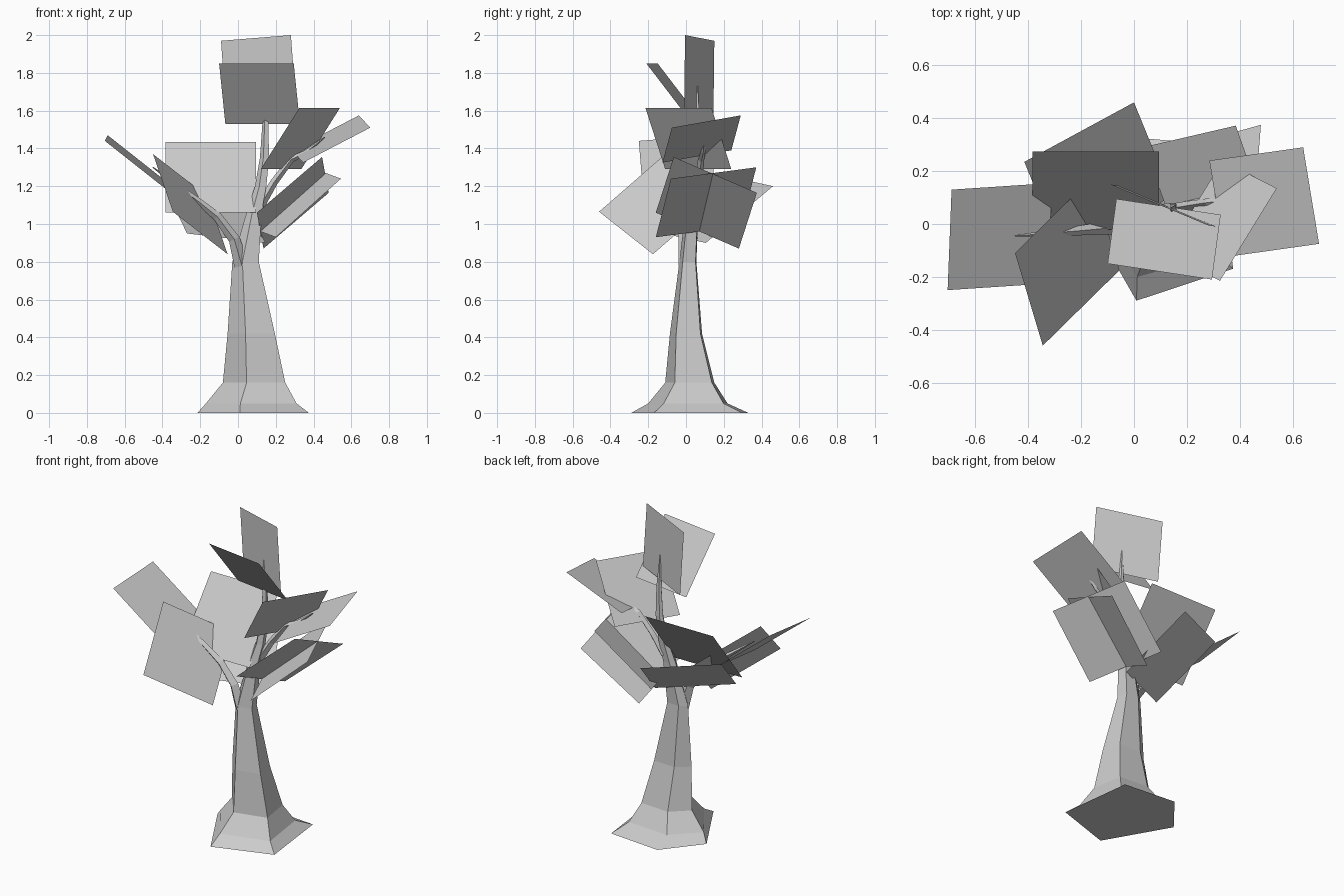
import bpy
import bmesh
from math import cos, sin, tau
from mathutils import Vector

cube = bpy.data.objects.get("Cube")
if cube:
    bpy.data.objects.remove(cube, do_unlink=True)

grey = bpy.data.materials.new("plain_grey")
grey.use_nodes = True
colour = (0.6, 0.6, 0.6, 1)
grey.diffuse_color = colour
grey.node_tree.nodes["Principled BSDF"].inputs["Base Color"].default_value = colour


def finish(name, bm):
    mesh = bpy.data.meshes.new(name)
    bm.to_mesh(mesh)
    bm.free()
    mesh.materials.append(grey)
    obj = bpy.data.objects.new(name, mesh)
    bpy.context.collection.objects.link(obj)


def loft(name, rings, caps=True):
    """Skin a list of equal-sized rings of points."""
    bm = bmesh.new()
    loops = [[bm.verts.new(p) for p in ring] for ring in rings]
    n = len(loops[0])
    for low, high in zip(loops, loops[1:]):
        for i in range(n):
            j = (i + 1) % n
            bm.faces.new((low[i], low[j], high[j], high[i]))
    if caps:
        bm.faces.new(loops[0][::-1])
        bm.faces.new(loops[-1])
    bmesh.ops.recalc_face_normals(bm, faces=bm.faces)
    finish(name, bm)


def branch(name, path, sides=4):
    """Tapered limb through (x, y, z, radius) points."""
    points = [Vector(p[:3]) for p in path]
    rings = []
    for i, p in enumerate(points):
        along = points[min(i + 1, len(points) - 1)] - points[max(i - 1, 0)]
        side = along.cross(Vector((0, 1, 0))).normalized()
        other = along.cross(side).normalized()
        r = path[i][3]
        rings.append([p + r * (cos(tau * k / sides) * side + sin(tau * k / sides) * other)
                      for k in range(sides)])
    loft(name, rings)


def leaf(name, a, b, c):
    """Flat parallelogram from three corners; the fourth follows."""
    a, b, c = Vector(a), Vector(b), Vector(c)
    bm = bmesh.new()
    bm.faces.new([bm.verts.new(p) for p in (a, b, c, a + c - b)])
    finish(name, bm)


# Five-sided trunk with flared root, running up into the main stem
outline = [(-0.24, -1), (1, -0.61), (0.81, 0.9), (-0.37, 1), (-1, 0.26)]
sections = [  # z, centre x, centre y, half width, half depth
    (0, 0.08, 0.02, 0.295, 0.31),
    (0.05, 0.07, 0.01, 0.24, 0.21),
    (0.16, 0.085, 0.02, 0.165, 0.13),
    (0.42, 0.07, 0, 0.125, 0.085),
    (0.8, 0.04, 0.01, 0.07, 0.045),
    (1.06, 0.085, 0.03, 0.04, 0.035),
    (1.2, 0.12, 0.05, 0.03, 0.025),
    (1.35, 0.14, 0.06, 0.024, 0.02),
    (1.53, 0.145, 0.06, 0.016, 0.014),
    (1.73, 0.14, 0.06, 0.003, 0.003),
]
loft("trunk", [[(cx + u * w, cy + v * d, z) for u, v in outline]
               for z, cx, cy, w, d in sections])

# Side limbs
branch("right_branch", [(0.02, 0, 0.78, 0.04), (-0.02, -0.01, 0.92, 0.03),
                        (-0.11, -0.015, 1.04, 0.024), (-0.21, -0.025, 1.12, 0.018),
                        (-0.45, -0.045, 1.3, 0.003)])
branch("left_branch", [(0.12, 0.05, 1.1, 0.024), (0.19, 0.065, 1.22, 0.02),
                       (0.28, 0.08, 1.34, 0.017), (0.36, 0.09, 1.38, 0.012),
                       (0.46, 0.1, 1.46, 0.003)])

# Square leaves
leaf("crown_leaf", (-0.09, 0.15, 1.97), (0.28, -0.005, 2.0), (0.31, -0.01, 1.59))
leaf("crown_front_leaf", (-0.10, -0.15, 1.85), (0.295, -0.21, 1.85), (0.328, 0.035, 1.53))
leaf("middle_leaf", (-0.383, 0.275, 1.435), (0.095, 0.275, 1.435), (0.095, -0.02, 1.06))
leaf("upper_left_leaf", (0.325, -0.215, 1.615), (0.54, 0.135, 1.615), (0.335, 0.24, 1.29))
leaf("outer_left_leaf", (0.70, -0.075, 1.51), (0.64, 0.29, 1.575), (0.285, 0.24, 1.39))
leaf("lower_left_leaf", (0.2, -0.16, 0.93), (0.545, -0.08, 1.24), (0.385, 0.372, 1.3))
leaf("crossing_left_leaf", (0.1, -0.16, 1.06), (0.445, -0.065, 1.355), (0.48, 0.375, 1.165))
leaf("front_right_leaf", (-0.45, -0.11, 1.37), (-0.345, -0.46, 1.065), (-0.055, -0.175, 0.84))
leaf("outer_right_leaf", (-0.69, 0.13, 1.47), (-0.705, -0.25, 1.44), (-0.325, -0.225, 1.14))
leaf("back_leaf", (0, 0.46, 1.2), (-0.415, 0.235, 1.25), (-0.27, -0.12, 0.95))
